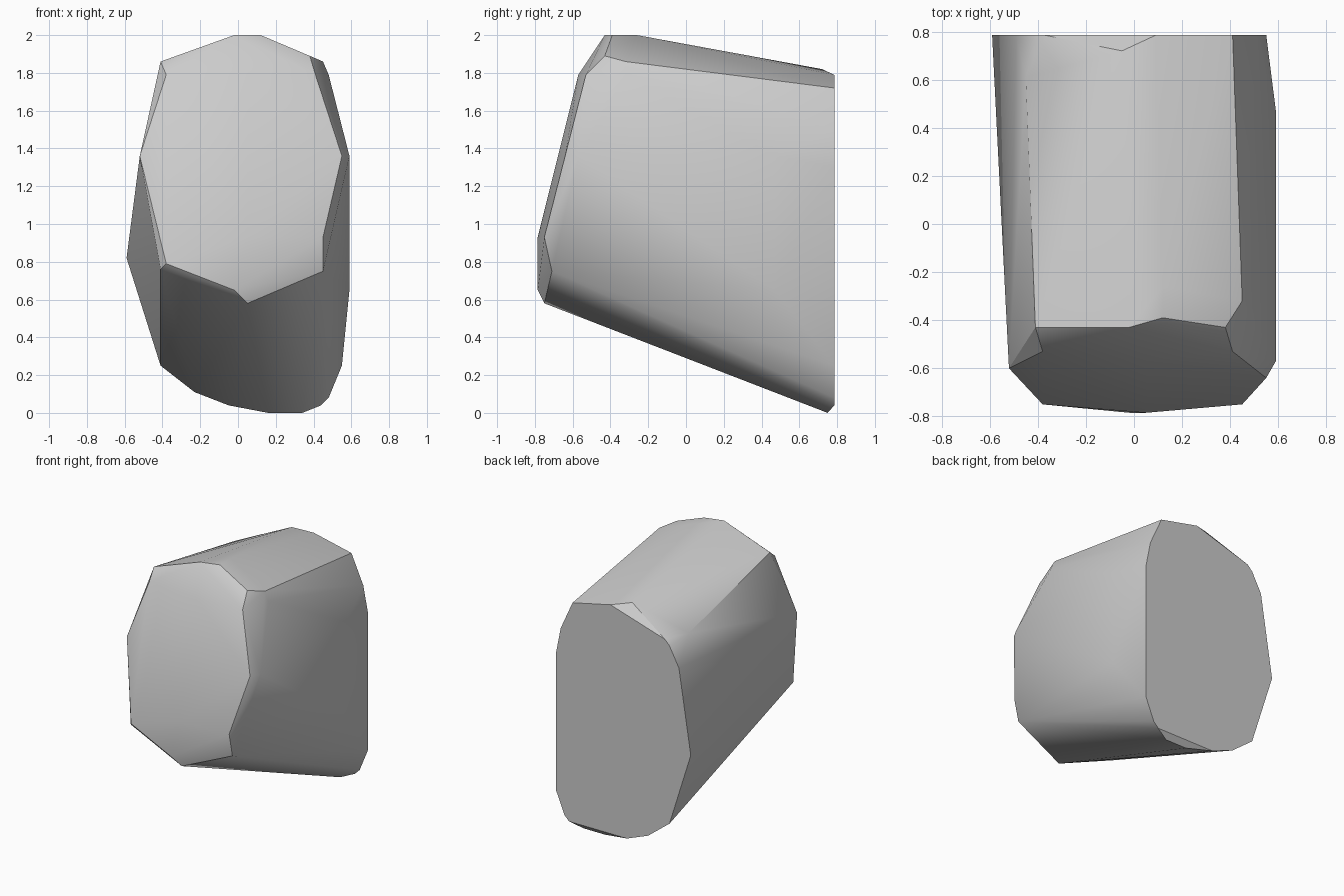
import bpy
import bmesh
import math

# Remove the default cube
default_cube = bpy.data.objects.get("Cube")
if default_cube:
    bpy.data.objects.remove(default_cube, do_unlink=True)


def flat_material(name, colour):
    material = bpy.data.materials.new(name)
    material.use_nodes = True
    material.diffuse_color = colour
    shader = material.node_tree.nodes.get("Principled BSDF")
    shader.inputs["Base Color"].default_value = colour
    return material


def ring_at_depth(depth, outline):
    """Place an x, z outline on an upright plane."""
    return [(x, depth, z) for x, z in outline]


def convex_block(name, points, material):
    """Wrap the points in a closed, faceted stone."""
    mesh = bpy.data.meshes.new(name)
    shape = bmesh.new()
    for point in points:
        shape.verts.new(point)
    hull = bmesh.ops.convex_hull(shape, input=shape.verts[:])
    unused = {item for key in ("geom_interior", "geom_unused")
              for item in hull[key]
              if isinstance(item, bmesh.types.BMVert) and item.is_valid}
    bmesh.ops.delete(shape, geom=list(unused), context="VERTS")
    # Merge coplanar triangles into clean facets
    bmesh.ops.dissolve_limit(shape, angle_limit=math.radians(1),
                             verts=shape.verts[:], edges=shape.edges[:])
    bmesh.ops.recalc_face_normals(shape, faces=shape.faces[:])
    shape.to_mesh(mesh)
    shape.free()
    mesh.materials.append(material)
    block = bpy.data.objects.new(name, mesh)
    bpy.context.collection.objects.link(block)
    return block


# Flat cut at the back
back_cut = ring_at_depth(0.785, [
    (0.55, 1.3), (0.51, 1.5), (0.41, 1.72), (0.09, 1.79), (-0.37, 1.65),
    (-0.41, 1.61), (-0.49, 1.46), (-0.59, 0.82), (-0.41, 0.25),
    (-0.23, 0.11), (-0.05, 0.04), (0.44, 0.04), (0.48, 0.08), (0.55, 0.25),
])

# Sloping front facet
front_facet = [
    (-0.02, -0.43, 2), (-0.38, -0.53, 1.79), (-0.52, -0.6, 1.36),
    (-0.38, -0.75, 0.79), (-0.02, -0.785, 0.65), (0.05, -0.785, 0.93),
    (0.45, -0.75, 0.93), (0.55, -0.64, 1.36), (0.41, -0.53, 1.79),
    (0.05, -0.57, 1.79),
]

# Chamfered corners around the front facet
front_shoulder = [
    (0.12, -0.39, 2), (0.12, -0.26, 2), (-0.41, -0.43, 1.86),
    (0.38, -0.43, 1.89), (0.45, -0.32, 1.86), (0.48, -0.32, 1.79),
    (0.59, -0.57, 1.36), (0.45, -0.71, 0.75), (0.05, -0.75, 0.58),
    (-0.41, -0.71, 0.76),
]

# Swells on the sides, top and underside near the back
rear_swell = [
    (0.59, 0.47, 1.36), (0.59, 0.47, 0.65), (-0.05, 0.72, 1.82),
    (-0.45, 0.61, 1.65), (0.16, 0.75, 0), (0.34, 0.75, 0),
]

stone_grey = flat_material("stone grey", (0.6, 0.6, 0.6, 1))
boulder = convex_block(
    "boulder", back_cut + front_facet + front_shoulder + rear_swell, stone_grey)

# Soft shading across shallow facets, crisp main edges
bpy.ops.object.select_all(action="DESELECT")
boulder.select_set(True)
bpy.context.view_layer.objects.active = boulder
bpy.ops.object.shade_smooth_by_angle(angle=math.radians(30))
